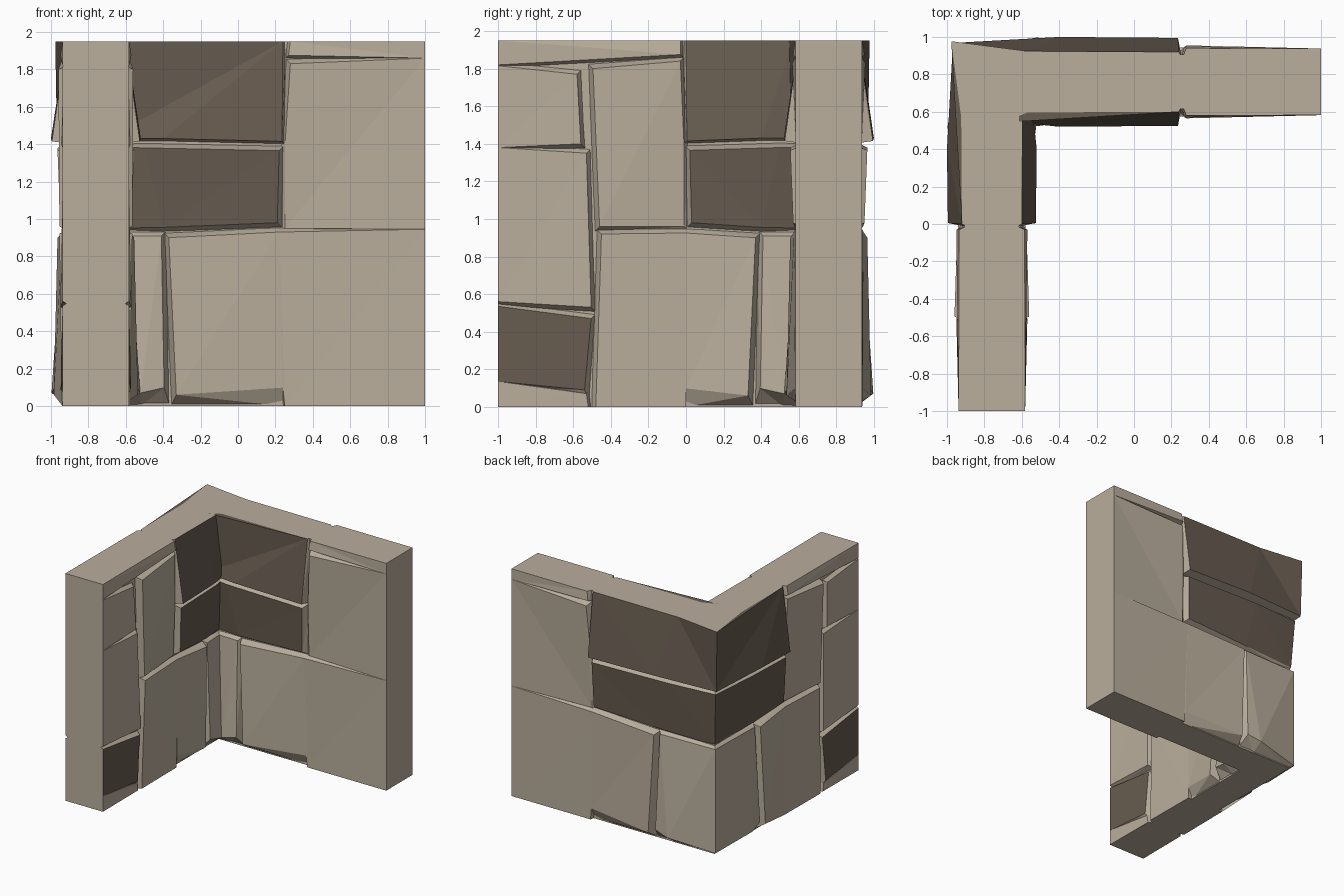
import bpy, bmesh

if "Cube" in bpy.data.objects:
    bpy.data.objects.remove(bpy.data.objects["Cube"])

H = 1.95            # wall height
C = None            # marks a point lying on the wall corner


def material(name, rgb):
    m = bpy.data.materials.new(name)
    m.diffuse_color = (*rgb, 1)
    m.use_nodes = True
    m.node_tree.nodes["Principled BSDF"].inputs["Base Color"].default_value = m.diffuse_color
    return m


LIGHT = material("light_stone", (0.49, 0.425, 0.335))
DARK = material("dark_stone", (0.135, 0.106, 0.08))


def place(wall, side, u, z, d):
    """u runs along the wall away from the corner, d is the relief depth."""
    q = 0.92 + d if side == "outer" else 0.60 - d
    return (u, q, z) if wall == "back" else (-q, -u, z)


def finish(bm, name):
    bmesh.ops.recalc_face_normals(bm, faces=bm.faces)
    me = bpy.data.meshes.new(name)
    bm.to_mesh(me)
    bm.free()
    me.materials.append(LIGHT)
    me.materials.append(DARK)
    bpy.context.collection.objects.link(bpy.data.objects.new(name, me))


def stone(wall, side, name, pts, dark=False, bevel=0.03):
    """Faceted block with sloping light edges that sink into the wall core."""
    bm = bmesh.new()
    us = [-0.92 if p[0] is C else p[0] for p in pts]
    cu = (min(us) + max(us)) / 2
    zs = [p[1] for p in pts]
    cz = (min(zs) + max(zs)) / 2
    front, back = [], []
    for u, z, d in pts:
        bz = min(H, z + bevel) if z > cz else (0 if z < 0.1 else z - bevel)
        if u is C:
            fu, bu = (-0.92 - d, -0.89) if side == "outer" else (-0.70, -0.72)
        else:
            fu, bu = u, min(1.0, u + (bevel if u > cu else -bevel))
            if min(us) + 0.1 < u < max(us) - 0.1:
                bu = u
        front.append(bm.verts.new(place(wall, side, fu, z, d)))
        back.append(bm.verts.new(place(wall, side, bu, bz, -0.03)))
    face = bm.faces.new(front)
    face.material_index = int(dark)
    bm.faces.new(back[::-1])
    n = len(pts)
    for i in range(n):
        j = (i + 1) % n
        bm.faces.new((front[j], front[i], back[i], back[j]))
    bmesh.ops.triangulate(bm, faces=bm.faces)
    finish(bm, f"{wall}_{side}_{name}")


# L-shaped mortar core
bm = bmesh.new()
a, b = 0.905, 0.615
outline = [(-a, a), (1, a), (1, b), (-b, b), (-b, -1), (-a, -1)]
f = bm.faces.new([bm.verts.new((x, y, 0)) for x, y in outline])
top = bmesh.ops.extrude_face_region(bm, geom=[f])["geom"]
bmesh.ops.translate(bm, vec=(0, 0, H), verts=[v for v in top if isinstance(v, bmesh.types.BMVert)])
finish(bm, "wall_core")


def corner_stones(wall, side, e):
    """Two dark courses and a light foot stone wrapping the corner; e = far end."""
    stone(wall, side, "upper_dark_stone",
          [(C, H, 0.057), (-0.57, H, 0.004), (e, H, 0.0), (e - 0.005, 1.415, 0.075),
           (-0.40, 1.43, 0.08), (C, 1.43, 0.048)], True, 0.015)
    stone(wall, side, "lower_dark_stone",
          [(C, 1.385, 0.015), (-0.50, 1.38, 0.045), (e - 0.02, 1.365, 0.045),
           (e - 0.03, 0.98, 0.03), (-0.40, 0.955, 0.02), (C, 0.95, -0.008)], True, 0.03)
    stone(wall, side, "foot_stone",
          [(C, 0.91, 0.008), (-0.41, 0.91, 0.02), (-0.395, 0.098, 0.06),
           (-0.52, 0.07, 0.077), (C, 0.02, 0.01)])


for side in ("inner", "outer"):
    # Back wall: corner stones, wide base, right panel, top band
    corner_stones("back", side, 0.24)
    stone("back", side, "base_stone",
          [(-0.37, 0.90, 0.045), (0.22, 0.93, 0.025), (1, 0.945, 0.018), (1, 0, 0.018),
           (0.25, 0, 0.018), (0.24, 0.098, 0.02), (-0.33, 0.06, 0.065)])
    stone("back", side, "end_panel",
          [(0.28, 1.83, 0.035), (1, 1.86, 0.018), (1, 1.39, 0.018), (1, 0.945, 0.018),
           (0.25, 0.95, -0.005), (0.25, 1.38, 0.008)])
    stone("back", side, "top_band",
          [(0.28, H, 0.02), (1, H, 0.018), (1, 1.86, 0.018), (0.27, 1.875, 0.03)], bevel=0.02)

    # Left wall: corner stones, base, middle block, end blocks, top band
    corner_stones("left", side, 0.0)
    stone("left", side, "base_stone",
          [(-0.37, 0.90, 0.045), (0.0, 0.925, 0.02), (0.45, 0.92, 0.035), (0.48, 0, 0.022),
           (0.0, 0, 0.018), (0.0, 0.098, 0.02), (-0.33, 0.06, 0.065)])
    stone("left", side, "middle_stone",
          [(0.03, 1.84, 0.025), (0.495, 1.80, 0.04), (0.46, 0.96, 0.035), (0.01, 0.96, -0.005),
           (0.01, 1.38, 0.008)])
    stone("left", side, "upper_end_stone",
          [(0.58, 1.77, 0.015), (1, 1.815, 0.018), (1, 1.38, 0.018), (0.56, 1.40, 0.025)])
    stone("left", side, "middle_end_stone",
          [(0.53, 1.35, 0.015), (1, 1.38, 0.018), (1, 0.56, 0.018), (0.505, 0.53, 0.03)])
    stone("left", side, "dark_end_stone",
          [(0.505, 0.47, 0.02), (1, 0.535, 0.018), (1, 0.135, 0.018), (0.54, 0.09, 0.028)], True)
    stone("left", side, "foot_end_stone",
          [(0.53, 0.07, 0.016), (1, 0.135, 0.018), (1, 0, 0.018), (0.52, 0, 0.015)], bevel=0.02)
    stone("left", side, "top_band",
          [(0.03, H, 0.015), (1, H, 0.018), (1, 1.82, 0.018), (0.03, 1.875, 0.03)], bevel=0.02)
